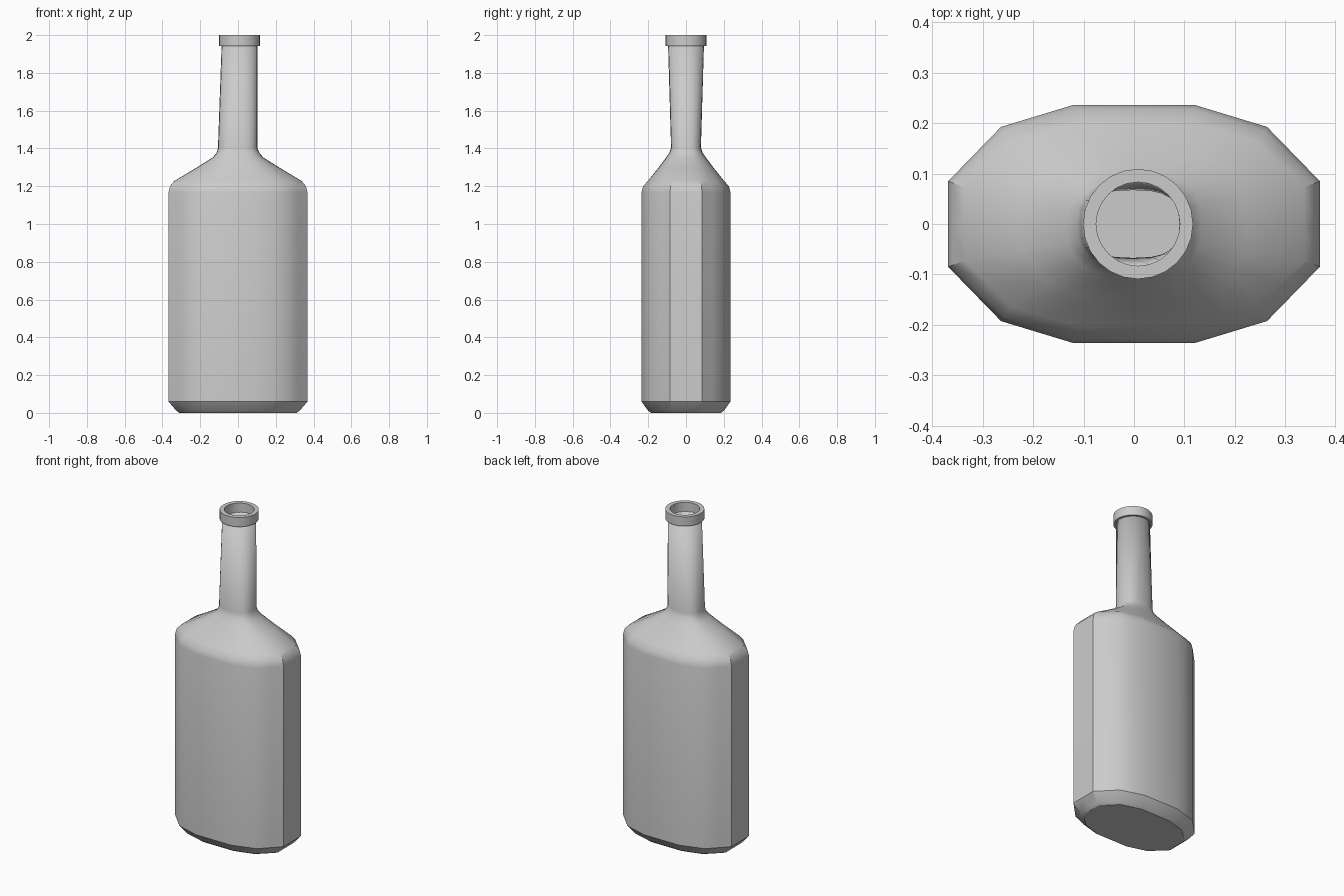
import bpy, bmesh
from math import sin, cos, tau, copysign

if "Cube" in bpy.data.objects:
    bpy.data.objects.remove(bpy.data.objects["Cube"])

N = 24
CX = 0.008  # the neck top sits slightly off centre


def oval(p):
    """Unit superellipse with N points; p = 2 is a circle."""
    f = lambda v: copysign(abs(v) ** (2 / p), v) if abs(v) > 1e-9 else 0.0
    return [(f(cos(tau * i / N)), f(sin(tau * i / N))) for i in range(N)]


def body_outline():
    """Unit twelve-sided outline with edge midpoints, mirrored from one quadrant."""
    q = [(1, 0.36), (0.716, 0.815), (0.325, 1)]
    pts = q + [(-x, y) for x, y in reversed(q)]
    pts += [(-x, -y) for x, y in pts]
    out = []
    for i, (x, y) in enumerate(pts):
        px, py = pts[i - 1]
        out += [((x + px) / 2, (y + py) / 2), (x, y)]
    return out


def loft(name, rings, closed=False):
    """Skin a stack of N-point rings; close into a loop or cap the bottom."""
    bm = bmesh.new()
    loops = [[bm.verts.new(p) for p in r] for r in rings]
    pairs = list(zip(loops, loops[1:]))
    if closed:
        pairs.append((loops[-1], loops[0]))
    else:
        bm.faces.new(loops[0][::-1])
    for a, b in pairs:
        for i in range(N):
            j = (i + 1) % N
            bm.faces.new((a[i], a[j], b[j], b[i]))
    bmesh.ops.recalc_face_normals(bm, faces=bm.faces)
    me = bpy.data.meshes.new(name)
    bm.to_mesh(me)
    bm.free()
    ob = bpy.data.objects.new(name, me)
    bpy.context.collection.objects.link(ob)
    bpy.ops.object.select_all(action='DESELECT')
    ob.select_set(True)
    bpy.context.view_layer.objects.active = ob
    bpy.ops.object.shade_smooth_by_angle(angle=0.5236)
    return ob


# Bottle: z, half width, half depth, blend to neck shape, centre x
body, neck, circle = body_outline(), oval(2.7), oval(2)
sections = [
    (0.00, 0.31, 0.185, 0, 0), (0.012, 0.327, 0.201, 0, 0),
    (0.06, 0.368, 0.236, 0, 0), (1.165, 0.368, 0.236, 0, 0),
    (1.20, 0.36, 0.227, 0, 0), (1.228, 0.337, 0.202, 0.1, 0),
    (1.295, 0.225, 0.148, 0.5, 0), (1.352, 0.134, 0.105, 0.9, 0),
    (1.378, 0.112, 0.088, 1, 0), (1.405, 0.104, 0.079, 1, -0.002),
]
rings = []
for z, rx, ry, t, cx in sections:
    rings.append([(cx + rx * (a[0] * (1 - t) + b[0] * t),
                   ry * (a[1] * (1 - t) + b[1] * t), z)
                  for a, b in zip(body, neck)])
rings.append([(CX + 0.095 * x, 0.095 * y, 1.945) for x, y in circle])
bottle = loft("bottle_body", rings)
wall = bottle.modifiers.new("wall", 'SOLIDIFY')
wall.thickness = 0.012
wall.offset = -1

# Lip ring around the mouth
profile = [(0.109, 1.943), (0.109, 2.0), (0.083, 2.0), (0.083, 1.943)]
loft("lip", [[(CX + r * x, r * y, z) for x, y in circle] for r, z in profile], True)
